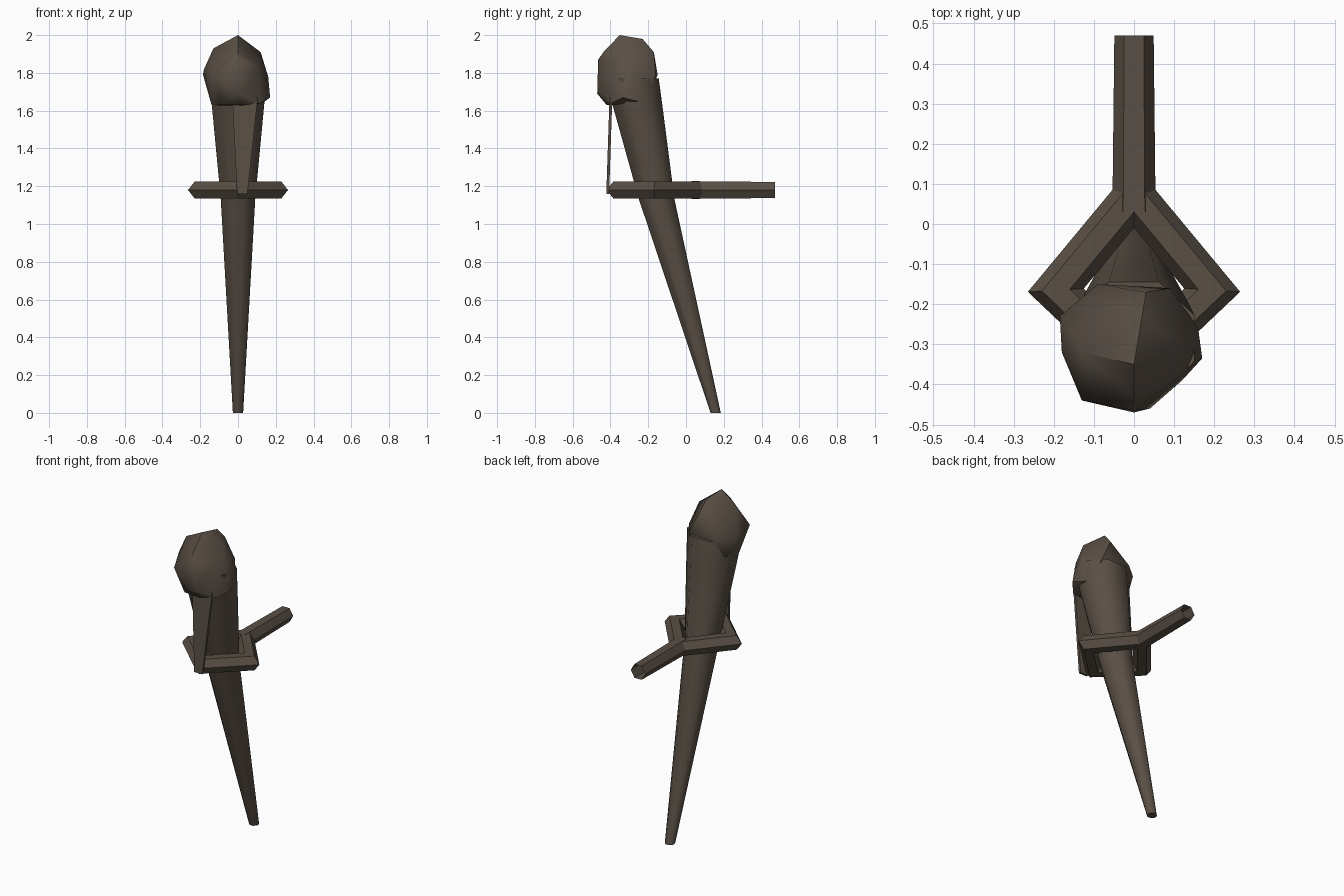
import bpy, bmesh, math
from mathutils import Vector

if "Cube" in bpy.data.objects:
    bpy.data.objects.remove(bpy.data.objects["Cube"])

mat = bpy.data.materials.new("dark wood")
mat.diffuse_color = (0.10, 0.078, 0.060, 1)
mat.use_nodes = True
mat.node_tree.nodes["Principled BSDF"].inputs["Base Color"].default_value = mat.diffuse_color


def finish(name, bm, angle=50):
    bmesh.ops.recalc_face_normals(bm, faces=bm.faces)
    me = bpy.data.meshes.new(name)
    bm.to_mesh(me)
    bm.free()
    me.materials.append(mat)
    ob = bpy.data.objects.new(name, me)
    bpy.context.collection.objects.link(ob)
    bpy.ops.object.select_all(action='DESELECT')
    ob.select_set(True)
    bpy.context.view_layer.objects.active = ob
    bpy.ops.object.shade_smooth_by_angle(angle=math.radians(angle))
    return ob


def loft(bm, rings, closed=False):
    loops = [[bm.verts.new(p) for p in r] for r in rings]
    n = len(loops[0])
    pairs = list(zip(loops, loops[1:]))
    if closed:
        pairs.append((loops[-1], loops[0]))
    for a, b in pairs:
        for i in range(n):
            j = (i + 1) % n
            bm.faces.new((a[i], a[j], b[j], b[i]))
    return loops


def hexagon(centre, side, r, z=1.18):
    """Six-sided tube section; side is the horizontal (mitred) direction."""
    return [(centre[0] + side[0] * r * math.cos(k * math.pi / 3),
             centre[1] + side[1] * r * math.cos(k * math.pi / 3),
             z + r * math.sin(k * math.pi / 3)) for k in range(6)]


# tapered, leaning club shaft: (z, centre y, radius x, radius y)
bm = bmesh.new()
shaft = [(0, .157, .028, .028), (1.13, -.155, .094, .097),
         (1.62, -.255, .142, .135), (1.77, -.285, .155, .145)]
loops = loft(bm, [[(rx * math.cos(k * math.pi / 4 + math.pi / 8) * 1.05,
                    cy + ry * math.sin(k * math.pi / 4 + math.pi / 8) * 1.05, z)
                   for k in range(8)] for z, cy, rx, ry in shaft])
bm.faces.new(loops[0])
bm.faces.new(loops[-1])
finish("club_shaft", bm)

# lumpy faceted head
bm = bmesh.new()
for p in [(0, -.35, 2.0), (.02, -.23, 1.98), (-.13, -.32, 1.93), (.12, -.30, 1.91),
          (.03, -.17, 1.91), (0, -.43, 1.92), (-.185, -.23, 1.79), (-.18, -.32, 1.82),
          (-.13, -.44, 1.78), (0, -.465, 1.87), (.04, -.46, 1.70), (.10, -.39, 1.84),
          (.17, -.335, 1.67), (.16, -.26, 1.78), (.09, -.16, 1.79), (-.09, -.15, 1.79),
          (0, -.47, 1.69), (-.14, -.30, 1.63), (.12, -.39, 1.64), (-.08, -.41, 1.63),
          (.03, -.42, 1.63), (0, -.24, 1.61), (.13, -.22, 1.64), (-.13, -.20, 1.66)]:
    bm.verts.new(p)
bmesh.ops.convex_hull(bm, input=bm.verts)
finish("club_head", bm)

# diamond-shaped ring around the shaft, mitred at its four corners
bm = bmesh.new()
path = [Vector(p) for p in ((0, .07), (.195, -.165), (0, -.35), (-.195, -.165))]
rings = []
for i, p in enumerate(path):
    d0 = (p - path[i - 1]).normalized()
    d1 = (path[(i + 1) % 4] - p).normalized()
    n0, n1 = Vector((-d0.y, d0.x)), Vector((-d1.y, d1.x))
    m = (n0 + n1).normalized()
    rings.append(hexagon(p, m / m.dot(n0), .051))
loft(bm, rings, closed=True)
finish("holder_ring", bm)

# straight rod behind the ring, open at its end
bm = bmesh.new()
loft(bm, [hexagon((0, .03), (1, 0), .054), hexagon((0, .47), (1, 0), .049)])
finish("holder_rod", bm)

# thin tapering strap from the ring front up to the head
bm = bmesh.new()
loops = loft(bm, [[(x0, y, z), (x1, y, z), (x1, y + .015, z), (x0, y + .015, z)]
                  for x0, x1, y, z in ((-.005, .05, -.422, 1.16), (-.03, .105, -.405, 1.67))])
bm.faces.new(loops[0])
bm.faces.new(loops[-1])
finish("front_strap", bm, 30)
